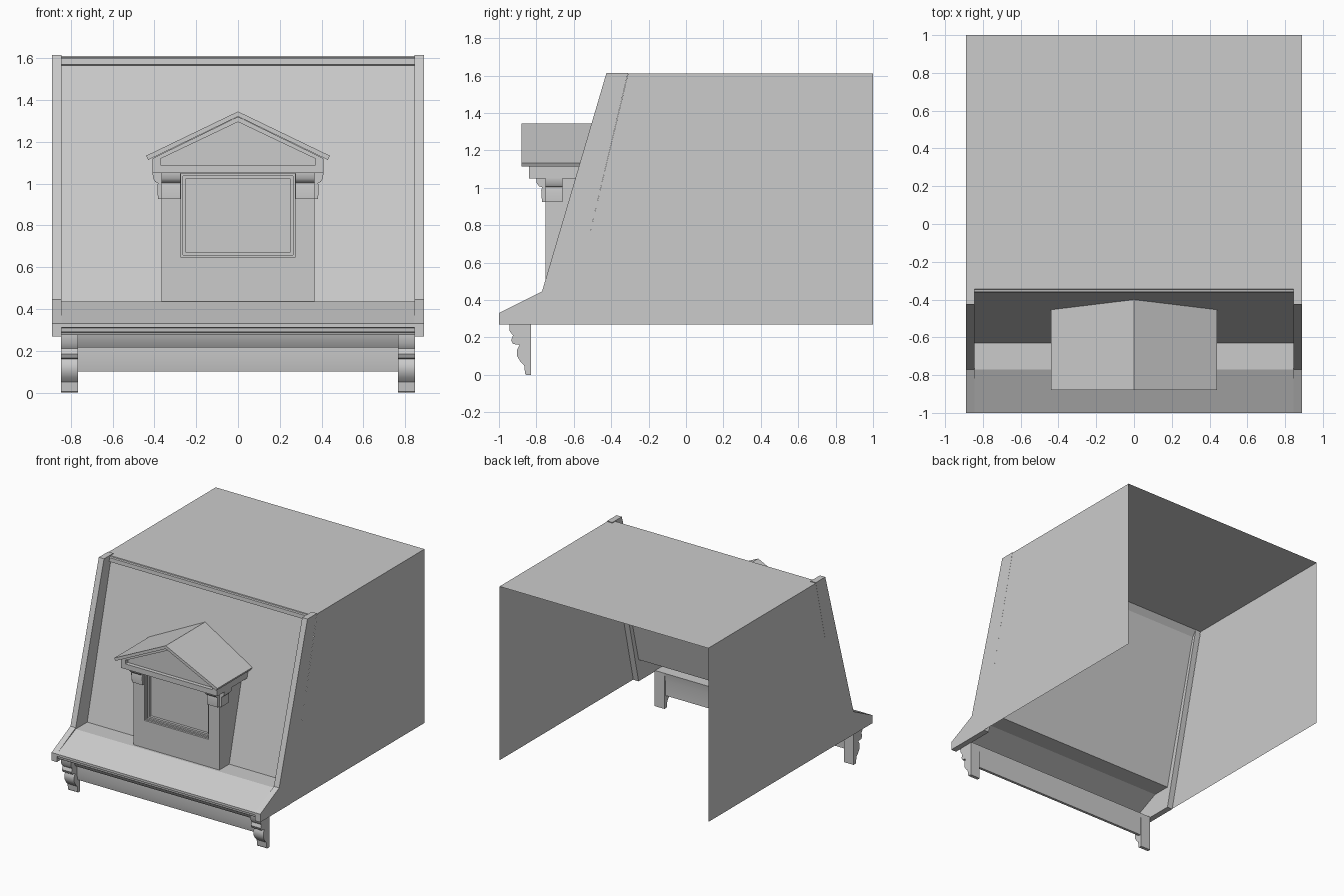
import bpy, bmesh
from mathutils import Vector

cube = bpy.data.objects.get("Cube")
if cube:
    bpy.data.objects.remove(cube)

grey = bpy.data.materials.new("plain grey")
grey.use_nodes = True
COLOUR = (0.6, 0.6, 0.6, 1)
grey.diffuse_color = COLOUR
grey.node_tree.nodes["Principled BSDF"].inputs["Base Color"].default_value = COLOUR

WALL_X = 0.89                     # outer half width
RIB_X = 0.845                     # inner edge of the side ribs
WALL_FOOT = Vector((0, -0.63, 0.435))
WALL_HEAD = Vector((0, -0.345, 1.565))
up = WALL_HEAD - WALL_FOOT
WALL_NORMAL = Vector((0, -up.z, up.y)).normalized()


def finish(name, bm, clip=False, smooth=False, tidy=True):
    """Turn a bmesh into an object, optionally cut off at the sloping wall."""
    if clip:
        bmesh.ops.bisect_plane(bm, geom=bm.verts[:] + bm.edges[:] + bm.faces[:],
                               plane_co=WALL_FOOT, plane_no=WALL_NORMAL, clear_inner=True)
    if tidy:
        bmesh.ops.recalc_face_normals(bm, faces=bm.faces[:])
    mesh = bpy.data.meshes.new(name)
    bm.to_mesh(mesh)
    bm.free()
    obj = bpy.data.objects.new(name, mesh)
    mesh.materials.append(grey)
    bpy.context.collection.objects.link(obj)
    if smooth:
        bpy.ops.object.select_all(action='DESELECT')
        obj.select_set(True)
        bpy.context.view_layer.objects.active = obj
        bpy.ops.object.shade_smooth_by_angle(angle=0.6)
    return obj


def loft(name, rings, close=True, cap_start=True, cap_end=True, **kw):
    """Bridge rings of 3D points having equal counts."""
    bm = bmesh.new()
    loops = [[bm.verts.new(p) for p in ring] for ring in rings]
    n = len(loops[0])
    for a, b in zip(loops, loops[1:]):
        for i in range(n if close else n - 1):
            j = (i + 1) % n
            bm.faces.new((a[i], a[j], b[j], b[i]))
    if close and cap_start:
        bm.faces.new(loops[0])
    if close and cap_end:
        bm.faces.new(loops[-1])
    return finish(name, bm, **kw)


def along_x(name, profile, x0, x1, **kw):
    """Sweep a (y, z) profile sideways."""
    return loft(name, [[(x, y, z) for y, z in profile] for x in (x0, x1)], **kw)


def at_depth(profile, y):
    return [(x, y, z) for x, z in profile]


def rect(half, bottom, top):
    return [(-half, bottom), (half, bottom), (half, top), (-half, top)]


# Shell: two side sheets, a roof sheet and the sloping front wall
side = [(1, 0.27), (1, 1.61), (-0.31, 1.61), (-0.63, 0.27)]
rib = [(-1, 0.268), (-1, 0.33), (-0.77, 0.445), (-0.425, 1.615),
       (-0.31, 1.615), (-0.63, 0.268)]
for label, s in (("left", 1), ("right", -1)):
    bm = bmesh.new()
    verts = [bm.verts.new((s * WALL_X, y, z)) for y, z in side]
    bm.faces.new(verts if s < 0 else verts[::-1]).normal_flip()
    finish(label + "_side_wall", bm, tidy=False)
    along_x(label + "_rib", rib, s * RIB_X, s * WALL_X)

bm = bmesh.new()
bm.faces.new([bm.verts.new(p) for p in ((-WALL_X, -0.31, 1.61), (WALL_X, -0.31, 1.61),
                                        (WALL_X, 1, 1.61), (-WALL_X, 1, 1.61))])
finish("roof_top", bm, tidy=False)

along_x("front_wall", [WALL_FOOT.yz, WALL_HEAD.yz], RIB_X, -RIB_X, close=False, tidy=False)
along_x("roof_edge_trim", [(-0.31, 1.61), (-0.345, 1.61), (-0.347, 1.603), (-0.36, 1.6),
                           (-0.362, 1.57), (-0.345, 1.565)], -RIB_X, RIB_X)

# Eave: ledge, slope, moulded front edge and soffit
along_x("eave", [(-0.63, 0.435), (-0.77, 0.435), (-1, 0.33), (-1, 0.312), (-0.988, 0.31),
                 (-0.985, 0.29), (-0.965, 0.288), (-0.96, 0.275), (-0.83, 0.275)],
        RIB_X, -RIB_X, close=False)

# Beam and scrolled brackets below the eave
along_x("beam", [(-0.83, 0.275), (-0.915, 0.275), (-0.905, 0.245), (-0.885, 0.215),
                 (-0.87, 0.215), (-0.87, 0.15), (-0.86, 0.1), (-0.84, 0.1), (-0.84, 0.215)],
        -0.766, 0.766, smooth=True)
scroll = [(-0.83, 0.275), (-0.945, 0.275), (-0.943, 0.235), (-0.925, 0.21), (-0.935, 0.185),
          (-0.925, 0.165), (-0.89, 0.16), (-0.903, 0.135), (-0.903, 0.1), (-0.885, 0.07),
          (-0.865, 0.05), (-0.86, 0.005), (-0.855, 0), (-0.83, 0)]
for label, s in (("left", 1), ("right", -1)):
    along_x(label + "_eave_bracket", scroll, s * 0.765, s * 0.848, smooth=True)

# Dormer body with stepped window recess
outer = rect(0.366, 0.435, 1.06)
frame = rect(0.272, 0.647, 1.047)
frame_in = rect(0.262, 0.657, 1.037)
pane = rect(0.25, 0.67, 1.025)
loft("dormer_body", [at_depth(outer, -0.3), at_depth(outer, -0.75), at_depth(frame, -0.75),
                     at_depth(frame, -0.735), at_depth(frame_in, -0.735),
                     at_depth(frame_in, -0.72), at_depth(pane, -0.72), at_depth(pane, -0.7)],
     cap_start=False, clip=True)

# Pediment with recessed triangle
gable = [(-0.41, 1.05), (0.41, 1.05), (0.41, 1.12), (0, 1.32), (-0.41, 1.12)]
panel = [(-0.372, 1.09), (0.372, 1.09), (0.372, 1.118), (0, 1.295), (-0.372, 1.118)]
loft("pediment", [at_depth(gable, -0.3), at_depth(gable, -0.84),
                  at_depth(panel, -0.84), at_depth(panel, -0.81)], cap_start=False, clip=True)

# Dormer roof slab
chevron = [(-0.44, 1.133), (-0.43, 1.113), (0, 1.321), (0.43, 1.113), (0.44, 1.133), (0, 1.345)]
loft("dormer_roof", [at_depth(chevron, -0.3), at_depth(chevron, -0.88)],
     cap_start=False, clip=True)

# Small brackets under the pediment, facing front and sideways
# (distance out from the dormer face, height)
console = [(0, 1.05), (0.05, 1.05), (0.048, 1.025), (0.035, 1.008), (0.02, 1.003),
           (0.024, 0.985), (0.02, 0.925), (0, 0.925)]
for label, s in (("left", 1), ("right", -1)):
    along_x(label + "_front_console", [(-0.75 - d, z) for d, z in console],
            s * 0.276, s * 0.366, smooth=True)
    loft(label + "_side_console",
         [[(s * (0.366 + d * 0.85), y, z) for d, z in console] for y in (-0.75, -0.66)],
         smooth=True)
